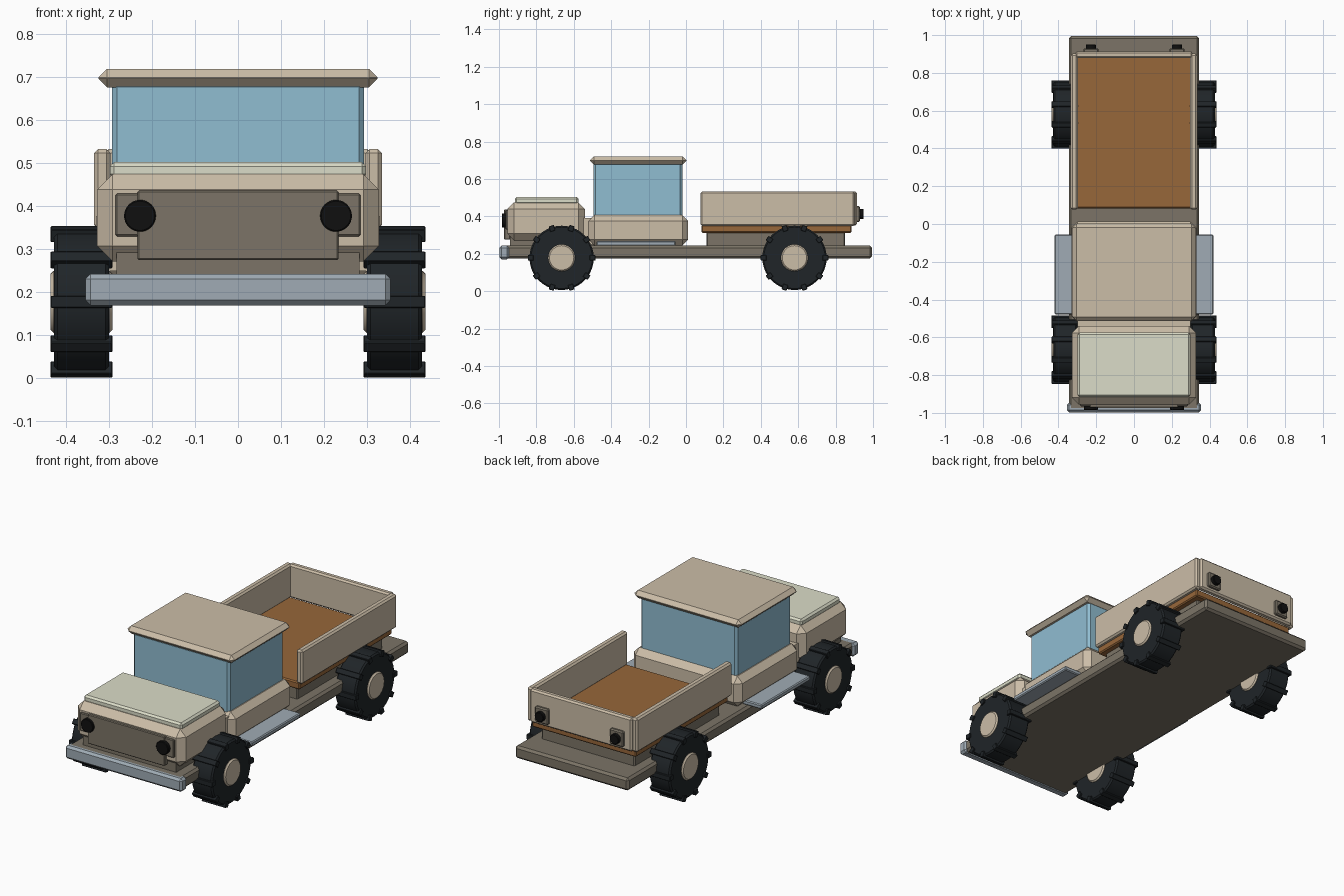
import bpy, math
from mathutils import Matrix

if "Cube" in bpy.data.objects:
    bpy.data.objects.remove(bpy.data.objects["Cube"])


def mat(name, r, g, b):
    m = bpy.data.materials.new(name)
    m.diffuse_color = (r, g, b, 1)
    m.use_nodes = True
    m.node_tree.nodes["Principled BSDF"].inputs["Base Color"].default_value = m.diffuse_color
    return m


BODY = mat("beige_paint", 0.60, 0.51, 0.39)
FRAME = mat("taupe_frame", 0.20, 0.175, 0.135)
GLASS = mat("blue_glass", 0.28, 0.51, 0.64)
WOOD = mat("wood", 0.31, 0.135, 0.042)
PALE = mat("pale_panel", 0.71, 0.72, 0.58)
STEEL = mat("steel", 0.35, 0.41, 0.46)
RUBBER = mat("rubber", 0.014, 0.018, 0.021)
BLACK = mat("black_lens", 0.005, 0.005, 0.005)


def finish(o, name, m, bevel):
    o.name = name
    o.data.materials.append(m)
    if bevel:
        b = o.modifiers.new("chamfer", 'BEVEL')
        b.width = bevel
        b.segments = 1
        b.limit_method = 'ANGLE'
        b.angle_limit = math.radians(40)
    return o


def box(name, x, y, z, m, bevel=0.0):
    """Chamfered box from (min, max) ranges."""
    bpy.ops.mesh.primitive_cube_add(size=1)
    o = bpy.context.object
    size = Matrix.Diagonal((x[1] - x[0], y[1] - y[0], z[1] - z[0], 1))
    o.data.transform(Matrix.Translation((sum(x) / 2, sum(y) / 2, sum(z) / 2)) @ size)
    return finish(o, name, m, bevel)


def cyl(name, loc, r, depth, axis, m, bevel=0.0, sides=32):
    rot = (0, math.pi / 2, 0) if axis == 'X' else (math.pi / 2, 0, 0)
    bpy.ops.mesh.primitive_cylinder_add(vertices=sides, radius=r, depth=depth,
                                        location=loc, rotation=rot)
    o = bpy.context.object
    bpy.ops.object.shade_smooth_by_angle(angle=math.radians(30))
    return finish(o, name, m, bevel)


def sym(w):
    return (-w, w)


# Chassis, risers and front bumper
box("chassis", sym(0.345), (-0.985, 0.995), (0.174, 0.243), FRAME, 0.012)
box("front_riser", sym(0.283), (-0.94, -0.45), (0.235, 0.30), FRAME)
box("bed_riser", sym(0.283), (0.11, 0.85), (0.235, 0.32), FRAME, 0.006)
box("front_bumper", sym(0.355), (-0.998, -0.945), (0.17, 0.243), STEEL, 0.012)

# Hood, hood panel and grille
box("hood", sym(0.328), (-0.955, -0.54), (0.272, 0.475), BODY, 0.036)
box("hood_panel", sym(0.298), (-0.915, -0.575), (0.465, 0.503), PALE, 0.01)
box("grille", sym(0.234), (-0.972, -0.94), (0.275, 0.437), FRAME, 0.004)

# Cab with glasshouse and roof
box("cab_base", sym(0.33), (-0.522, 0.012), (0.243, 0.408), BODY, 0.032)
box("cab_neck", sym(0.30), (-0.56, -0.50), (0.25, 0.39), BODY)
box("cab_glass", sym(0.293), (-0.495, -0.02), (0.39, 0.69), GLASS, 0.012)
box("roof", sym(0.325), (-0.513, 0.002), (0.677, 0.72), BODY, 0.0205)

# Cargo bed, open at the front
box("bed_floor", sym(0.315), (0.083, 0.885), (0.312, 0.353), WOOD, 0.006)
box("tailgate", sym(0.31), (0.878, 0.914), (0.35, 0.533), BODY, 0.009)

for s, side in ((-1, "left"), (1, "right")):
    def mx(a, b):
        return tuple(sorted((s * a, s * b)))

    box(side + "_bed_wall", mx(0.297, 0.335), (0.077, 0.902), (0.348, 0.533), BODY, 0.009)
    box(side + "_step", mx(0.30, 0.42), (-0.478, -0.056), (0.243, 0.268), STEEL, 0.005)
    # Lamps on square housings
    box(side + "_headlight_housing", mx(0.172, 0.285), (-0.965, -0.94), (0.33, 0.43), FRAME, 0.004)
    cyl(side + "_headlight", (s * 0.228, -0.97, 0.378), 0.037, 0.03, 'Y', BLACK, 0.003)
    box(side + "_taillight_housing", mx(0.187, 0.268), (0.905, 0.93), (0.37, 0.455), FRAME, 0.006)
    cyl(side + "_taillight", (s * 0.228, 0.935, 0.412), 0.027, 0.03, 'Y', BLACK, 0.003)
    # Wheels: tyre, hub and ten tread lugs
    for y, end in ((-0.665, "front"), (0.58, "rear")):
        name = f"{end}_{side}_"
        c = (s * 0.364, y, 0.178)
        cyl(name + "tyre", c, 0.172, 0.127, 'X', RUBBER, 0.008, 40)
        cyl(name + "hub", c, 0.072, 0.145, 'X', BODY, 0.007)
        for i in range(10):
            lug = box(f"{name}lug_{i}", sym(0.072), sym(0.014), (0.150, 0.181), RUBBER, 0.002)
            lug.rotation_euler.x = math.radians(36 * i + 18)
            lug.location = c
